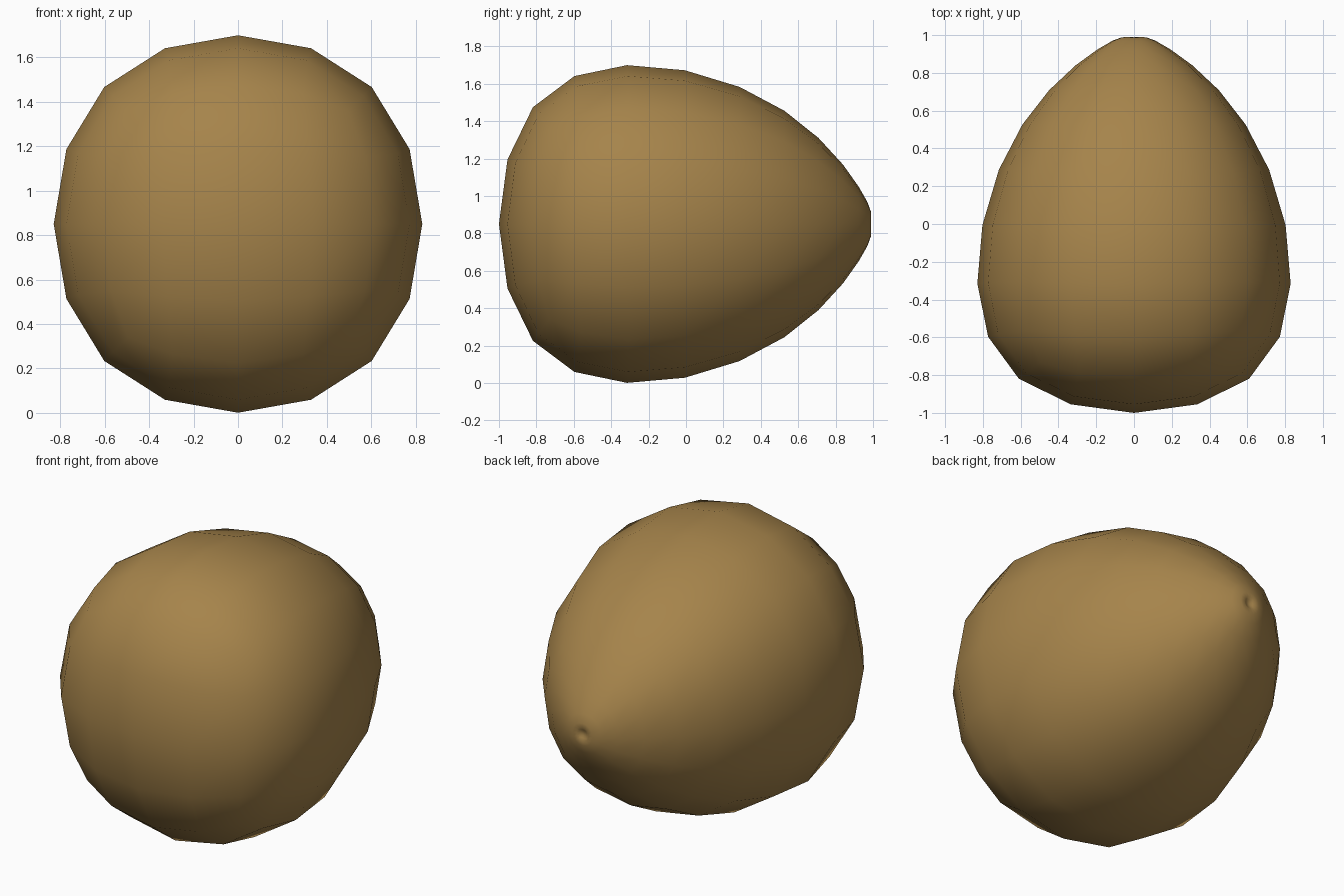
import bpy
import bmesh

if "Cube" in bpy.data.objects:
    bpy.data.objects.remove(bpy.data.objects["Cube"], do_unlink=True)

# Brown shell colour
brown = bpy.data.materials.new("nut_brown")
brown.use_nodes = True
colour = (0.38, 0.23, 0.07, 1.0)
brown.diffuse_color = colour
shader = next(n for n in brown.node_tree.nodes if n.type == "BSDF_PRINCIPLED")
shader.inputs["Base Color"].default_value = colour

# Square cage sections from the blunt front to the dimpled tip: (y, half width)
sections = [(-1.127, 1.045), (0.455, 0.887), (1.03, 0.09), (0.97, 0.02)]
HEIGHT_RATIO = 1.024
CENTRE_Z = 0.85

bm = bmesh.new()
rings = []
for y, half in sections:
    rings.append([
        bm.verts.new((half * sx, y, CENTRE_Z + half * sz * HEIGHT_RATIO))
        for sx, sz in ((-1, -1), (1, -1), (1, 1), (-1, 1))
    ])

# Side walls between neighbouring sections, then both end caps
for near, far in zip(rings, rings[1:]):
    for i in range(4):
        j = (i + 1) % 4
        bm.faces.new((near[i], near[j], far[j], far[i]))
bm.faces.new(rings[0])
bm.faces.new(rings[-1])
bmesh.ops.recalc_face_normals(bm, faces=bm.faces[:])

mesh = bpy.data.meshes.new("nut_shell")
for face in bm.faces:
    face.smooth = True
bm.to_mesh(mesh)
bm.free()
mesh.materials.append(brown)

shell = bpy.data.objects.new("nut_shell", mesh)
bpy.context.collection.objects.link(shell)

# Round the cage into the smooth shell
rounding = shell.modifiers.new("rounding", "SUBSURF")
rounding.levels = 2
rounding.render_levels = 2
